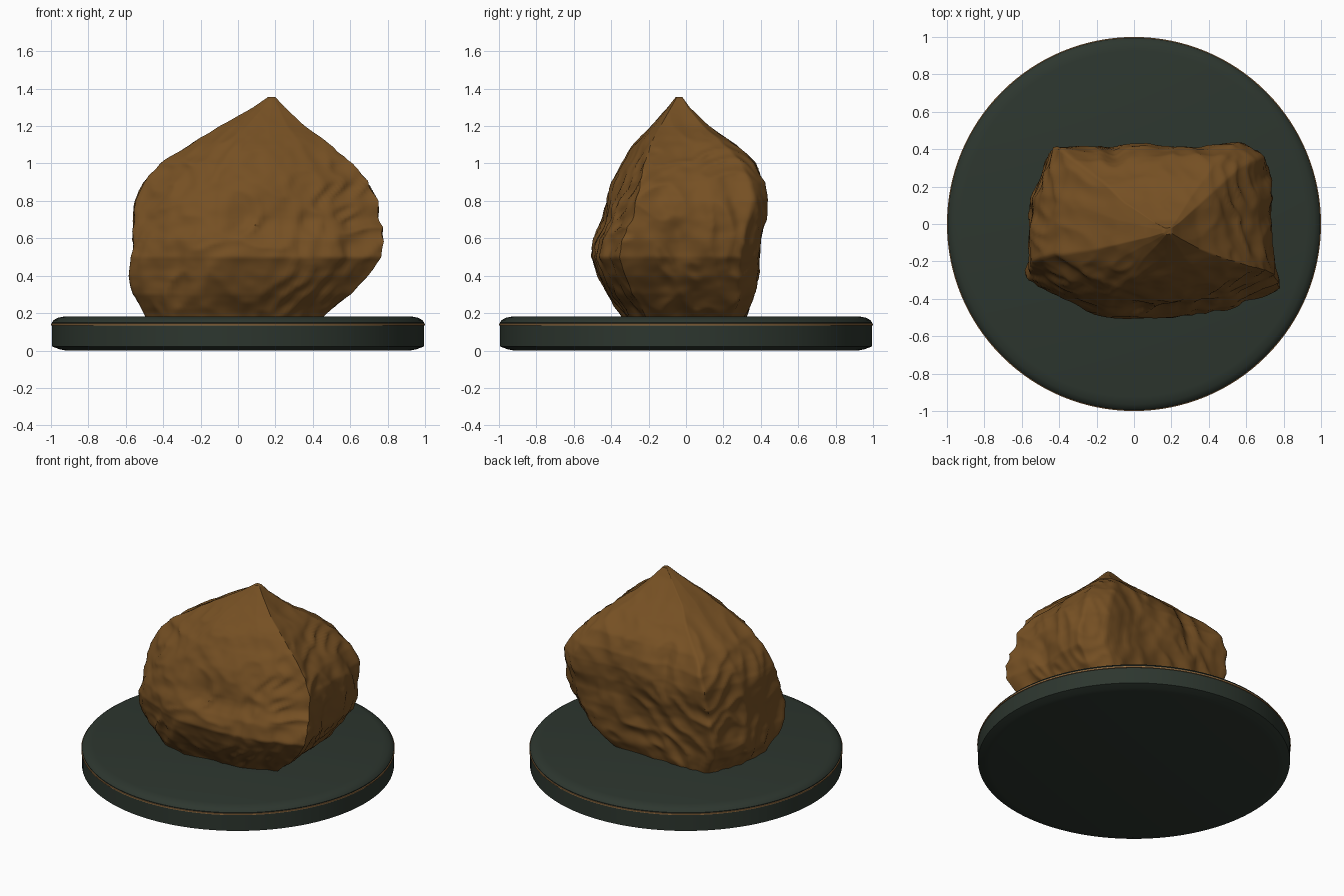
import bpy, bmesh, math
from mathutils import Vector, noise

if "Cube" in bpy.data.objects:
    bpy.data.objects.remove(bpy.data.objects["Cube"])


def material(name, rgb):
    m = bpy.data.materials.new(name)
    m.diffuse_color = (*rgb, 1)
    m.use_nodes = True
    m.node_tree.nodes["Principled BSDF"].inputs["Base Color"].default_value = m.diffuse_color
    return m


def loft(name, rings, mat, sharp):
    """Skin a stack of closed rings and cap both ends."""
    bm = bmesh.new()
    loops = [[bm.verts.new(p) for p in ring] for ring in rings]
    n = len(loops[0])
    for a, b in zip(loops, loops[1:]):
        for i in range(n):
            j = (i + 1) % n
            bm.faces.new((a[i], a[j], b[j], b[i]))
    bm.faces.new(loops[0][::-1])
    bm.faces.new(loops[-1])
    bmesh.ops.recalc_face_normals(bm, faces=bm.faces)
    me = bpy.data.meshes.new(name)
    bm.to_mesh(me)
    bm.free()
    me.materials.append(mat)
    ob = bpy.data.objects.new(name, me)
    bpy.context.collection.objects.link(ob)
    bpy.ops.object.select_all(action='DESELECT')
    ob.select_set(True)
    bpy.context.view_layer.objects.active = ob
    bpy.ops.object.shade_smooth_by_angle(angle=math.radians(sharp))
    return ob


def lathe(name, profile, mat, n=128):
    rings = [[(r * math.cos(2 * math.pi * i / n), r * math.sin(2 * math.pi * i / n), z)
              for i in range(n)] for r, z in profile]
    return loft(name, rings, mat, 35)


dark_green = material("dark green", (0.026, 0.037, 0.028))
gold = material("gold", (0.33, 0.17, 0.06))
brown = material("rock brown", (0.18, 0.08, 0.017))

# Round display base and its thin trim band
lathe("display_base", [(0.92, 0), (0.955, 0.007), (0.995, 0.022), (0.995, 0.15),
                       (0.985, 0.163), (0.965, 0.175), (0.925, 0.183)], dark_green)
lathe("trim_band", [(0.99, 0.133), (1.0, 0.135), (1.0, 0.143), (0.99, 0.145)], gold)

# Rock: rough outline scaled to fit the extents at each height
OUTLINE = [(1, -.65), (.6, -.88), (.16, -.98), (-.35, -1), (-.69, -.8), (-.99, -.5),
           (-.94, .33), (-.8, .95), (-.13, .96), (.72, 1), (.92, .8), (.95, .1)]
LEVELS = [  # z, x min, x max, y min, y max
    (.16, -.48, .45, -.33, .31), (.2, -.50, .49, -.35, .325), (.3, -.575, .60, -.42, .355),
    (.4, -.59, .69, -.47, .38), (.5, -.585, .76, -.51, .395), (.6, -.58, .77, -.49, .40),
    (.7, -.565, .76, -.44, .42), (.8, -.55, .74, -.41, .43), (.9, -.51, .69, -.38, .42),
    (1.0, -.43, .60, -.34, .37), (1.1, -.26, .49, -.28, .26), (1.2, -.10, .355, -.19, .125),
    (1.3, .08, .25, -.10, .02), (1.355, .16, .20, -.055, -.02)]


def resample(points, n):
    """Spread n points evenly around a closed outline."""
    pts = [Vector(p) for p in points]
    ends = pts[1:] + pts[:1]
    lens = [(b - a).length for a, b in zip(pts, ends)]
    out, step = [], sum(lens) / n
    for i in range(n):
        d, k = i * step, 0
        while d > lens[k] and k < len(lens) - 1:
            d -= lens[k]
            k += 1
        out.append(pts[k].lerp(ends[k], d / lens[k]))
    return out


def extents(z):
    for a, b in zip(LEVELS, LEVELS[1:]):
        if z <= b[0]:
            t = (z - a[0]) / (b[0] - a[0])
            return [p + (q - p) * t for p, q in zip(a[1:], b[1:])]
    return LEVELS[-1][1:]


def roughness(p):
    """Broad lumps plus slanted, creased ripples."""
    lump = noise.noise(p * 3.2)
    warp = noise.noise(p * 2.1 + Vector((5, 3, 9)))
    q = Vector((p.x * 7 - p.z * 3 + warp * 2, p.y * 7 + p.z * 2, p.z * 3.5 + p.x * 2))
    crease = 0.45 - abs(noise.noise(q)) * 2
    fine = noise.noise(p * 16)
    return 0.03 * lump + 0.02 * crease + 0.005 * fine


shape = resample(OUTLINE, 200)
ROWS = 110
rock = []
for r in range(ROWS + 1):
    z = .16 + (1.355 - .16) * r / ROWS
    x0, x1, y0, y1 = extents(z)
    cx, cy, hx, hy = (x0 + x1) / 2, (y0 + y1) / 2, (x1 - x0) / 2, (y1 - y0) / 2
    fade = min(1, hy / .35) ** 1.2
    ring = []
    for s in shape:
        p = Vector((cx + s.x * hx, cy + s.y * hy, z))
        out = Vector((s.x, s.y, 0)).normalized()
        ring.append(p + out * roughness(p) * fade)
    rock.append(ring)
loft("rock", rock, brown, 50)
